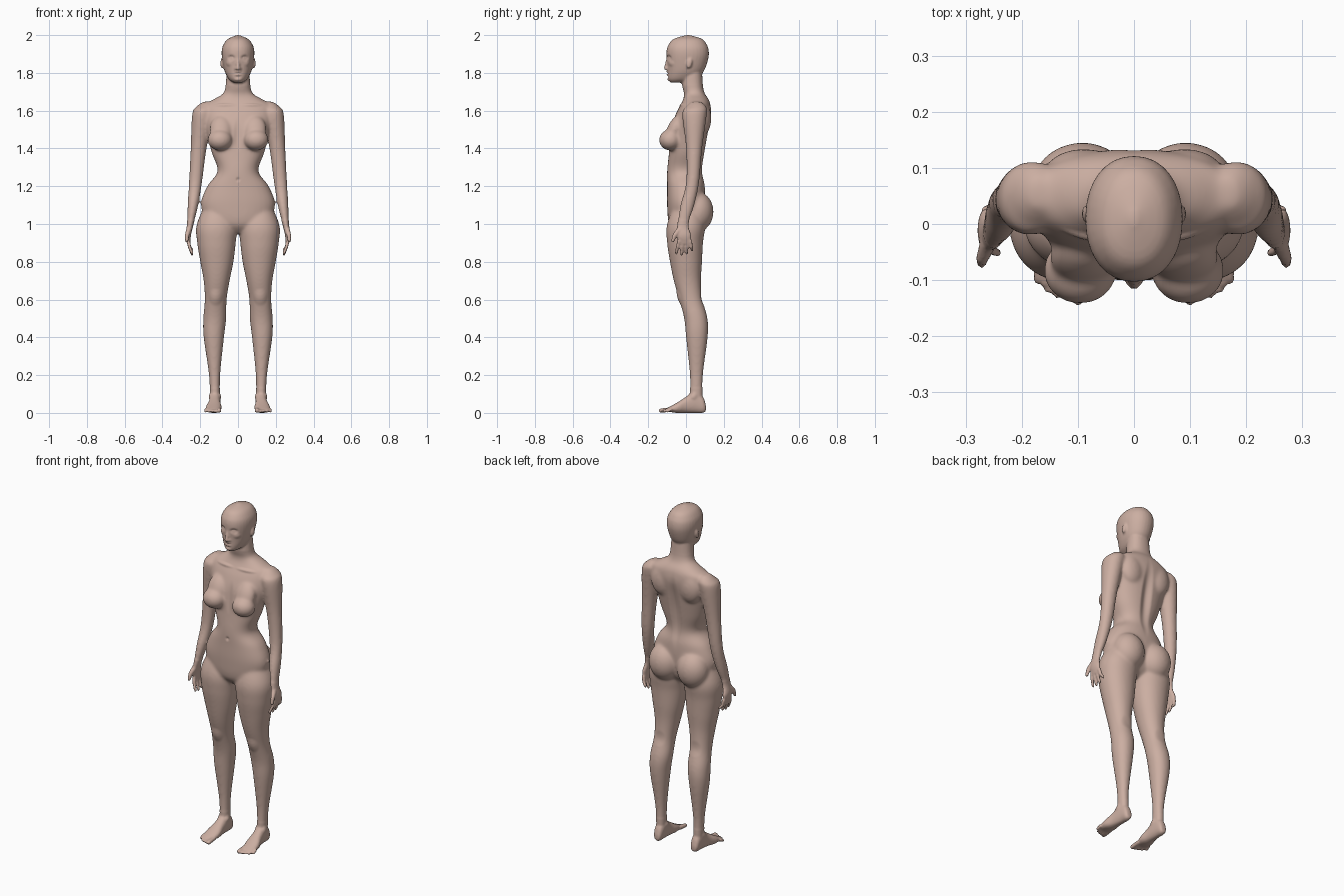
import bpy, bmesh, math
from mathutils import Vector, Matrix
from mathutils.kdtree import KDTree

cube = bpy.data.objects.get("Cube")
if cube:
    bpy.data.objects.remove(cube)

SIDES = 32
STEPS = 5
BOTH = (1, -1)
MIDDLE = (1,)
bm = bmesh.new()


def blend(before, start, end, after, t):
    """Smooth curve through start and end."""
    bend = 2 * before - 5 * start + 4 * end - after
    twist = 3 * (start - end) + after - before
    return start + t * (end - before + t * (bend + t * twist)) / 2


def loft(rows, along="z", power=2, sides=BOTH):
    """Skin of rounded sections: position, then the low and high edge on both cross axes."""
    last = len(rows) - 1
    dense = []
    for i in range(last):
        nearby = [rows[max(i - 1, 0)], rows[i], rows[i + 1], rows[min(i + 2, last)]]
        for step in range(STEPS):
            dense.append([blend(*values, step / STEPS) for values in zip(*nearby)])
    dense.append(rows[last])
    for side in sides:
        rings = []
        for position, left, right, low, high in dense:
            ring = []
            for k in range(SIDES):
                angle = math.tau * k / SIDES
                u, v = (math.copysign(abs(wave) ** (2 / power), wave)
                        for wave in (math.cos(angle), math.sin(angle)))
                x = side * (left + right + u * (right - left)) / 2
                other = (low + high + v * (high - low)) / 2
                spot = (x, other, position) if along == "z" else (x, position, other)
                ring.append(bm.verts.new(spot))
            rings.append(ring)
        for lower, upper in zip(rings, rings[1:]):
            for k in range(SIDES):
                bm.faces.new((lower[k - 1], lower[k], upper[k], upper[k - 1]))
        bm.faces.new(rings[0])
        bm.faces.new(rings[-1])


def centred_loft(rows, power):
    """Loft about the middle plane: height, half width, front, back."""
    loft([(z, -half, half, front, back) for z, half, front, back in rows], power=power, sides=MIDDLE)


def ball(center, radii, tilt=0, sides=BOTH):
    for side in sides:
        place = Matrix.Translation((side * center[0], center[1], center[2]))
        shape = Matrix.Rotation(tilt, 4, "X") @ Matrix.Diagonal((*radii, 1))
        bmesh.ops.create_uvsphere(bm, u_segments=24, v_segments=16, radius=1, matrix=place @ shape)


def limb(points, start_radius, end_radius, sides=BOTH):
    """Tapered round segments through a few points."""
    last = len(points) - 1
    radii = [start_radius + (end_radius - start_radius) * i / last for i in range(last + 1)]
    for point, radius in zip(points, radii):
        ball(point, (radius, radius, radius), sides=sides)
    for side in sides:
        path = [Vector((side * x, y, z)) for x, y, z in points]
        for i in range(last):
            reach = path[i + 1] - path[i]
            place = Matrix.Translation((path[i] + path[i + 1]) / 2)
            turn = reach.to_track_quat("Z", "Y").to_matrix().to_4x4()
            bmesh.ops.create_cone(bm, cap_ends=True, segments=16, radius1=radii[i],
                                  radius2=radii[i + 1], depth=reach.length, matrix=place @ turn)


# Torso and neck
centred_loft([
    (.95, .03, -.05, .03), (1, .15, -.09, .08), (1.1, .196, -.1, .1), (1.2, .163, -.1, .1),
    (1.28, .108, -.1, .087), (1.38, .14, -.09, .1), (1.5, .17, -.08, .12), (1.58, .185, -.055, .133),
    (1.63, .18, -.03, .13), (1.66, .13, -.015, .12), (1.69, .08, -.01, .1), (1.73, .066, -.02, .09),
    (1.81, .06, -.02, .085)], power=2.25)

# Breasts and shoulder blades
ball((.096, -.083, 1.445), (.066, .06, .056))
ball((.09, -.06, 1.5), (.06, .04, .08), tilt=-.4)
ball((.09, .09, 1.56), (.07, .044, .09))

# Legs and buttocks
loft([(1.13, .06, .16, -.05, .07), (1, .008, .218, -.1, .1), (.9, .012, .216, -.1, .09),
      (.8, .024, .2, -.085, .085), (.7, .044, .182, -.065, .08), (.6, .06, .176, -.036, .088),
      (.5, .062, .184, -.01, .114), (.4, .074, .182, 0, .115), (.2, .094, .154, .02, .09),
      (.05, .096, .147, .02, .088)], power=2.1)
ball((.092, .062, 1.065), (.092, .084, .105))

# Feet and toes
loft([(.105, .105, .135, .01, .04), (.09, .097, .145, 0, .085), (.05, .093, .15, 0, .12),
      (0, .092, .156, 0, .085), (-.05, .087, .17, 0, .053), (-.11, .1, .165, .01, .02)],
     along="y", power=2.3)
for i in range(5):
    radius = .008 if i else .012
    x = .1 + .018 * i
    limb([(x, -.08, .018), (x, i * i / 500 - .133, radius)], radius, radius)

# Arms and palms
loft([(1.648, .15, .185, .03, .08), (1.62, .125, .222, 0, .108), (1.58, .13, .243, -.02, .11),
      (1.4, .166, .251, 0, .086), (1.22, .19, .26, 0, .07), (1.1, .21, .267, -.03, .045),
      (1, .235, .27, -.046, .014), (.94, .249, .279, -.05, .028), (.895, .252, .27, -.035, .024)])

# Fingers and thumbs
for i in range(4):
    y = .02 * i - .037
    drop = .84 + .006 * (i - 1) ** 2
    limb([(.263, y, .91), (.257, y * 1.2, .88), (.243, y * 1.4, drop)], .01, .008)
limb([(.26, -.035, .97), (.27, -.06, .94), (.272, -.07, .91)], .015, .009)

# Head, nose and ears
centred_loft([
    (1.748, .022, -.08, 0), (1.762, .044, -.094, .045), (1.785, .06, -.097, .075),
    (1.82, .074, -.097, .1), (1.88, .085, -.102, .119), (1.92, .086, -.102, .12),
    (1.95, .077, -.092, .11), (1.98, .053, -.064, .084), (2, .006, 0, .02)], power=2.15)
limb([(0, -.096, 1.877), (0, -.107, 1.825)], .007, .0105, sides=MIDDLE)
ball((.01, -.1, 1.822), (.008, .009, .007))
ball((.086, .018, 1.85), (.007, .014, .027), tilt=-.25)

# Fuse the parts into one skin
bmesh.ops.recalc_face_normals(bm, faces=bm.faces[:])
parts = bpy.data.meshes.new("parts")
bm.to_mesh(parts)
bm.free()
body = bpy.data.objects.new("body", parts)
bpy.context.collection.objects.link(body)
fuse = body.modifiers.new("fuse", "REMESH")
fuse.mode = "VOXEL"
fuse.voxel_size = .006
soften = body.modifiers.new("soften", "SMOOTH")
soften.iterations = 2
skin = bpy.data.meshes.new_from_object(body.evaluated_get(bpy.context.evaluated_depsgraph_get()))
body.modifiers.clear()
body.data = skin
bpy.data.meshes.remove(parts)
skin.name = "body"

# Blend the muscle masses further, leaving hands, feet and face crisp
bm = bmesh.new()
bm.from_mesh(skin)


def is_broad(point):
    in_hand = abs(point.x) > .22 and point.z < 1.02
    return .13 < point.z < 1.73 and not in_hand


broad = [vert for vert in bm.verts if is_broad(vert.co)]
for repeat in range(12):
    bmesh.ops.smooth_vert(bm, verts=broad, factor=.5, use_axis_x=True, use_axis_y=True, use_axis_z=True)
bm.normal_update()
bm.verts.ensure_lookup_table()
tree = KDTree(len(bm.verts))
for vert in bm.verts:
    tree.insert(vert.co, vert.index)
tree.balance()


def press(center, size, amount, sides=BOTH):
    """Raise or sink the skin within an ellipsoid."""
    for side in sides:
        middle = Vector((side * center[0], center[1], center[2]))
        for spot, index, distance in tree.find_range(middle, max(size)):
            away = sum((gap / reach) ** 2 for gap, reach in zip(spot - middle, size))
            if away < 1:
                vert = bm.verts[index]
                vert.co += vert.normal * amount * (1 - away) ** 2


# Eye sockets, eyes and cheekbones
press((.036, -.09, 1.88), (.027, .04, .018), -.011)
press((.036, -.09, 1.877), (.018, .04, .01), .006)
press((.05, -.08, 1.85), (.025, .03, .02), .004)

# Lips, mouth line and chin
for height, amount in ((1.806, .007), (1.791, .007), (1.799, -.005), (1.778, -.004), (1.764, .005)):
    press((0, -.1, height), (.025, .03, .008), amount, sides=MIDDLE)

# Spine, navel, cleavage and collarbones
press((0, .1, 1.42), (.04, .08, .26), -.016, sides=MIDDLE)
press((0, -.1, 1.235), (.012, .03, .014), -.008, sides=MIDDLE)
press((0, -.09, 1.48), (.025, .06, .11), -.006, sides=MIDDLE)
press((.075, -.03, 1.63), (.08, .04, .012), .006)

# Kneecaps, knee hollows and ankle bones
press((.118, -.04, .61), (.045, .04, .055), .007)
press((.118, .09, .61), (.05, .03, .05), -.005)
for x in (.093, .15):
    press((x, .04, .09), (.02, .025, .025), .006)
bm.to_mesh(skin)
bm.free()

# Skin colour
material = bpy.data.materials.new("warm_skin")
material.use_nodes = True
material.diffuse_color = (.6, .425, .36, 1)
shader = material.node_tree.nodes["Principled BSDF"]
shader.inputs["Base Color"].default_value = material.diffuse_color
skin.materials.clear()
skin.materials.append(material)
skin.polygons.foreach_set("use_smooth", [True] * len(skin.polygons))
skin.update()
